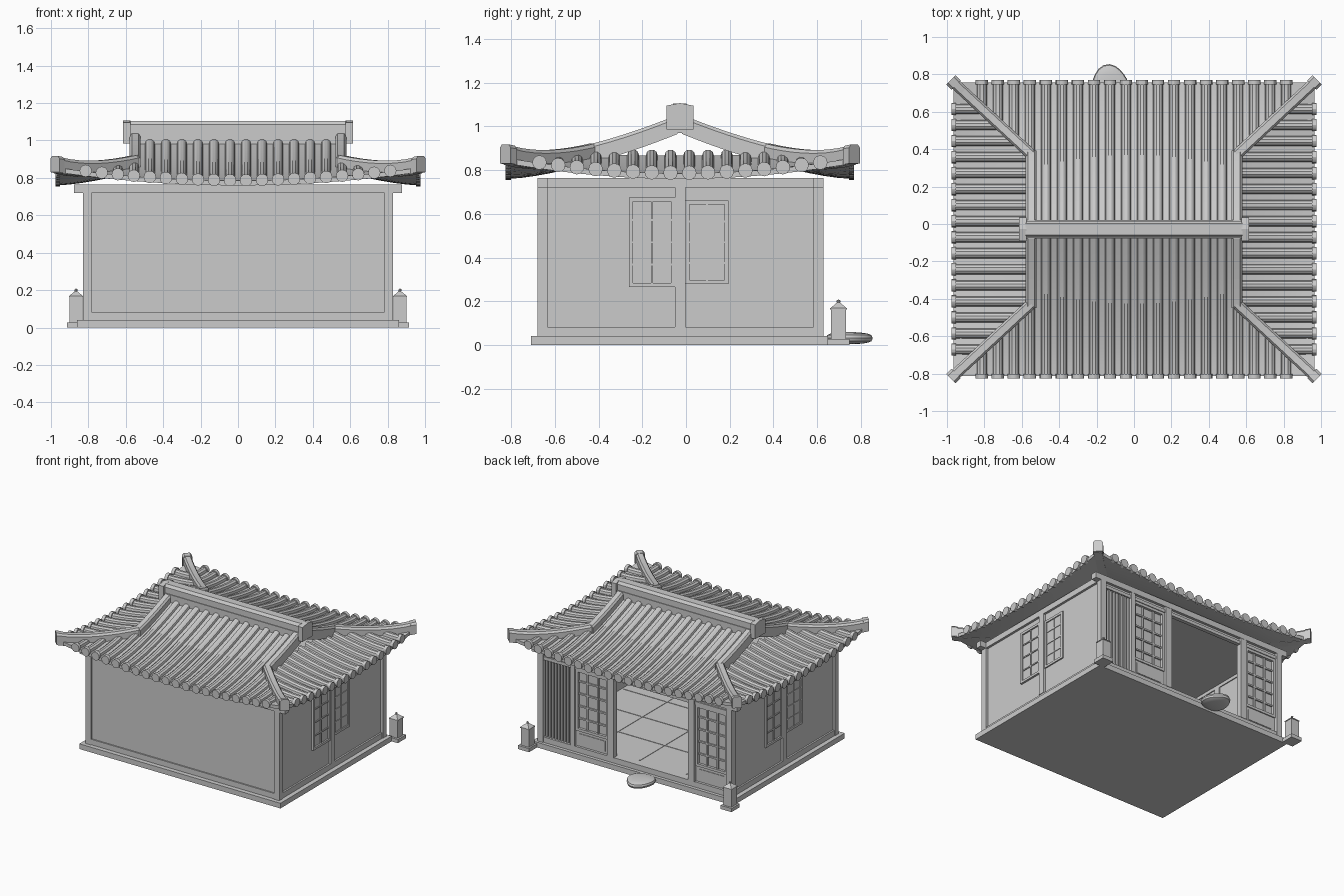
import bpy, bmesh, math
from mathutils import Vector

if "Cube" in bpy.data.objects:
    bpy.data.objects.remove(bpy.data.objects["Cube"])

parts = {}
YC = -0.028                      # y of the roof ridge
EX, ED = 0.965, 0.785            # eave half sizes
GX, GD = 0.55, 0.40              # gable end and hip start
K = (ED - GD) / (EX - GX)


def bm_of(name):
    return parts.setdefault(name, bmesh.new())


def box(name, x0, x1, y0, y1, z0, z1):
    bm = bm_of(name)
    v = [bm.verts.new((x, y, z)) for x in (x0, x1) for y in (y0, y1) for z in (z0, z1)]
    for f in ((0, 1, 3, 2), (4, 6, 7, 5), (0, 4, 5, 1), (2, 3, 7, 6), (0, 2, 6, 4), (1, 5, 7, 3)):
        bm.faces.new([v[i] for i in f])


def sweep(name, pts, profile):
    """Sweep a closed (sideways, up) profile along a path, keeping sections upright."""
    bm = bm_of(name)
    d = Vector(pts[-1]) - Vector(pts[0])
    side = Vector((d.y, -d.x, 0)).normalized()
    rings = [[bm.verts.new(Vector(p) + side * a + Vector((0, 0, b))) for a, b in profile] for p in pts]
    n = len(profile)
    for r, s in zip(rings, rings[1:]):
        for i in range(n):
            bm.faces.new((r[i], r[(i + 1) % n], s[(i + 1) % n], s[i]))
    bm.faces.new(rings[0])
    bm.faces.new(rings[-1][::-1])


def roof_z(x, d):
    """Height of the roof skin at |x| and distance d from the ridge."""
    s = d / ED
    if x > GX - 0.1 and (EX - x) * K < ED - d and x != GX:
        s = 1 - (EX - x) * K / ED
    lift = 0.07 * (x / EX) ** 2 * (d / ED) ** 2
    return 0.785 + 0.215 * max(0, 1 - s) ** 1.5 + lift


def main_z(x, d):
    return 0.785 + 0.215 * max(0, 1 - d / ED) ** 1.5 + 0.07 * (x / EX) ** 2 * (d / ED) ** 2


def side_z(x, d):
    s = 1 - (EX - x) * K / ED
    return 0.785 + 0.215 * max(0, 1 - s) ** 1.5 + 0.07 * (x / EX) ** 2 * (d / ED) ** 2


def slab(name, rows, t):
    """Thick sheet from a grid of points."""
    bm = bm_of(name)
    top = [[bm.verts.new(p) for p in r] for r in rows]
    low = [[bm.verts.new((p[0], p[1], p[2] - t)) for p in r] for r in rows]
    m, n = len(rows) - 1, len(rows[0]) - 1
    for g in (top, low):
        for i in range(m):
            for j in range(n):
                bm.faces.new((g[i][j], g[i + 1][j], g[i + 1][j + 1], g[i][j + 1]))
    for i in range(m):
        for j in (0, n):
            bm.faces.new((top[i][j], top[i + 1][j], low[i + 1][j], low[i][j]))
    for j in range(n):
        for i in (0, m):
            bm.faces.new((top[i][j], top[i][j + 1], low[i][j + 1], low[i][j]))


def arc(r, a0, a1, n, dz=0):
    return [(r * math.cos(math.radians(a0 + (a1 - a0) * i / n)),
             r * math.sin(math.radians(a0 + (a1 - a0) * i / n)) + dz) for i in range(n + 1)]


tile_prof = arc(0.027, 0, 180, 5) + [(-0.027, -0.01), (0.027, -0.01)]
cap_prof = arc(0.033, 0, 330, 11)

# Roof skins: two main slopes and two side skirts
for s in (1, -1):
    ds = [GD * i / 6 for i in range(7)] + [GD + (ED - GD) * i / 6 for i in range(1, 7)]
    rows = []
    for d in ds:
        w = GX if d <= GD else GX + (d - GD) / K
        rows.append([(w * j / 10, YC + s * d, main_z(abs(w * j / 10), d)) for j in range(-10, 11)])
    slab("main_roof", rows, 0.025)
    rows = []
    for i in range(8):
        x = GX - 0.03 + (EX - GX + 0.03) * i / 7
        w = ED - (EX - x) * K
        rows.append([(s * x, YC + w * j / 10, side_z(x, abs(w * j / 10))) for j in range(-10, 11)])
    slab("side_roof", rows, 0.025)

# Round tile rows with end caps
for s in (1, -1):
    for k in range(20):
        x = (k - 9.5) * 0.0857
        d0 = 0.03 if abs(x) < GX else GD + (abs(x) - GX) * K
        pts = []
        for i in range(9):
            d = d0 + (ED - d0) * i / 8
            pts.append((x, YC + s * d, main_z(abs(x), d)))
        sweep("main_tiles", pts, tile_prof)
        z = main_z(abs(x), ED) + 0.003
        sweep("tile_caps", [(x, YC + s * (ED - 0.012), z), (x, YC + s * (ED + 0.012), z)], cap_prof)
    for k in range(16):
        dy = (k - 7.5) * 0.0857
        x0 = max(GX - 0.03, EX - (ED - abs(dy)) / K)
        pts = []
        for i in range(7):
            x = x0 + (EX - x0) * i / 6
            pts.append((s * x, YC + dy, side_z(x, abs(dy))))
        sweep("side_tiles", pts, tile_prof)
        z = side_z(EX, abs(dy)) + 0.003
        sweep("tile_caps", [(s * (EX - 0.012), YC + dy, z), (s * (EX + 0.012), YC + dy, z)], cap_prof)

# Descending gable ridges and hip ridges
bar = [(0.029, -0.03), (0.029, 0.042), (0.018, 0.057), (-0.018, 0.057), (-0.029, 0.042), (-0.029, -0.03)]
end = [(a * 1.2, b + 0.003) for a, b in bar]
for sx in (1, -1):
    for sy in (1, -1):
        pts = [(sx * GX, YC + sy * d, main_z(GX, d)) for d in [0.01 + 0.41 * i / 8 for i in range(9)]]
        sweep("gable_ridge", pts, bar)
        hip = []
        for i in range(9):
            t = i / 8
            x, d = GX + (EX - GX) * t, GD + (ED - GD) * t
            hip.append((sx * x, YC + sy * d, main_z(x, d)))
        sweep("hip_ridge", hip, bar)
        a = Vector(hip[-1])
        o = Vector((sx * 0.014, sy * 0.014, 0.003))
        sweep("hip_ridge_end", [a - o, a + o], end)

# Top ridge
box("top_ridge", -0.58, 0.58, YC - 0.05, YC + 0.05, 0.97, 1.04)
sweep("top_ridge_cap", [(-0.58, YC, 1.03), (0.58, YC, 1.03)],
      [(0.045, 0), (0.045, 0.055), (0.03, 0.075), (-0.03, 0.075), (-0.045, 0.055), (-0.045, 0)])
for s in (1, -1):
    sweep("top_ridge_end", [(s * 0.575, YC, 0.985), (s * 0.615, YC, 0.985)],
          [(0.062, 0), (0.062, 0.11), (0, 0.122), (-0.062, 0.11), (-0.062, 0)])

# Platform, floor, ceiling
box("platform", -0.86, 0.86, -0.71, 0.65, 0, 0.04)
box("sill", -0.825, 0.825, -0.675, 0.625, 0.04, 0.082)
box("ceiling", -0.79, 0.79, -0.64, 0.58, 0.745, 0.762)
for y in (-0.35, -0.05, 0.25):
    box("floor_seams", -0.78, 0.78, y, y + 0.008, 0.08, 0.085)
for x in (-0.4, 0.0, 0.4):
    box("floor_seams", x, x + 0.008, -0.64, 0.56, 0.08, 0.085)

# Walls, posts and beams
box("rear_wall", -0.80, 0.80, -0.665, -0.645, 0.06, 0.75)
for s in (1, -1):
    xs = sorted((s * 0.79, s * 0.812))
    box("side_wall", *xs, -0.66, 0.61, 0.06, 0.765)
    xs = sorted((s * 0.783, s * 0.83))
    for y in (-0.68, 0.583):
        box("corner_post", *xs, y, y + 0.047, 0.04, 0.765)
    box("middle_post", *xs, -0.05, -0.002, 0.082, 0.72)
    box("side_beam", *xs, -0.68, 0.63, 0.72, 0.765)
for y in (-0.68, 0.583):
    box("cross_beam", -0.878, 0.878, y, y + 0.047, 0.72, 0.765)


def lattice(name, axis, base, a0, a1, z0, z1, cols, rows, out, fr=0.018, bar_w=0.009):
    """Framed grid on a wall plane; axis 'x' faces along x, 'y' faces along y."""
    def b(p0, p1, q0, q1, depth):
        e = sorted((base, base + out * depth))
        if axis == 'x':
            box(name, *e, p0, p1, q0, q1)
        else:
            box(name, p0, p1, *e, q0, q1)
    b(a0, a0 + fr, z0, z1, 1)
    b(a1 - fr, a1, z0, z1, 1)
    b(a0 + fr, a1 - fr, z0, z0 + fr, 1)
    b(a0 + fr, a1 - fr, z1 - fr, z1, 1)
    b(a0 + fr, a1 - fr, z0 + fr, z1 - fr, 0.25)
    for i in range(1, cols):
        c = a0 + (a1 - a0) * i / cols
        b(c - bar_w / 2, c + bar_w / 2, z0 + fr, z1 - fr, 0.7)
    for i in range(1, rows):
        c = z0 + (z1 - z0) * i / rows
        b(a0 + fr, a1 - fr, c - bar_w / 2, c + bar_w / 2, 0.65)


# Side windows, the left wall turned half round
for s in (1, -1):
    for a0, a1, z0, z1, o in ((-0.26, -0.05, 0.265, 0.675, 0.016), (-0.002, 0.195, 0.28, 0.66, 0.011)):
        p = sorted(YC + s * (a - YC) for a in (a0, a1))
        lattice("side_window", 'x', s * 0.811, p[0], p[1], z0, z1, 2, 4, s * o)

# Open facade: posts, header, lattice doors, slatted bay
for x0, x1 in ((0.515, 0.55), (0.18, 0.235), (-0.51, -0.455)):
    box("facade_post", x0, x1, 0.583, 0.628, 0.08, 0.73)
box("facade_header", -0.79, 0.79, 0.59, 0.62, 0.675, 0.70)
box("facade_transom", -0.79, 0.79, 0.598, 0.61, 0.69, 0.73)
for x0, x1 in ((0.235, 0.515), (-0.785, -0.51)):
    lattice("lattice_door", 'y', 0.588, x0, x1, 0.20, 0.675, 3, 5, 0.026, 0.02, 0.012)
    box("door_panel", x0, x1, 0.588, 0.606, 0.08, 0.20)
    box("door_panel", x0 + 0.03, x1 - 0.03, 0.60, 0.61, 0.10, 0.18)
box("slat_backing", 0.55, 0.785, 0.575, 0.585, 0.08, 0.675)
for i in range(9):
    x = 0.556 + i * 0.0255
    box("slats", x, x + 0.013, 0.585, 0.612, 0.08, 0.675)

# Stone lanterns
for s in (1, -1):
    x, y = s * 0.866, 0.698
    box("lantern_base", x - 0.047, x + 0.047, y - 0.05, y + 0.05, 0, 0.028)
    box("lantern_body", x - 0.034, x + 0.034, y - 0.034, y + 0.034, 0.028, 0.165)
    bm = bm_of("lantern_roof")
    q = [[bm.verts.new((x + a * r, y + b * r, z)) for a, b in ((1, 1), (-1, 1), (-1, -1), (1, -1))]
         for r, z in ((0.038, 0.162), (0.038, 0.168), (0.006, 0.194))]
    for r0, r1 in zip(q, q[1:]):
        for i in range(4):
            bm.faces.new((r0[i], r0[(i + 1) % 4], r1[(i + 1) % 4], r1[i]))
    bm.faces.new(q[0][::-1])
    bm.faces.new(q[-1])
    ball = bmesh.ops.create_icosphere(bm_of("lantern_finial"), subdivisions=1, radius=0.01)
    bmesh.ops.translate(bm_of("lantern_finial"), vec=(x, y, 0.199), verts=ball["verts"])

# Stepping stone: squashed, slightly uneven ball
bm = bm_of("stepping_stone")
bmesh.ops.create_uvsphere(bm, u_segments=20, v_segments=10, radius=1)
for v in bm.verts:
    a = math.atan2(v.co.y, v.co.x)
    w = 1 + 0.06 * math.sin(3 * a + 2.6)
    h = math.copysign(abs(v.co.z) ** 0.6, v.co.z)
    v.co = Vector((-0.13 + 0.10 * w * v.co.x, 0.742 + 0.107 * w * v.co.y, 0.031 + 0.028 * h))

# Turn every part into an object
for name, bm in parts.items():
    bmesh.ops.recalc_face_normals(bm, faces=bm.faces)
    me = bpy.data.meshes.new(name)
    bm.to_mesh(me)
    bm.free()
    ob = bpy.data.objects.new(name, me)
    bpy.context.collection.objects.link(ob)
    if name in ("main_roof", "side_roof", "main_tiles", "side_tiles", "tile_caps", "stepping_stone"):
        bpy.context.view_layer.objects.active = ob
        ob.select_set(True)
        bpy.ops.object.shade_smooth_by_angle(angle=math.radians(30))
        ob.select_set(False)
